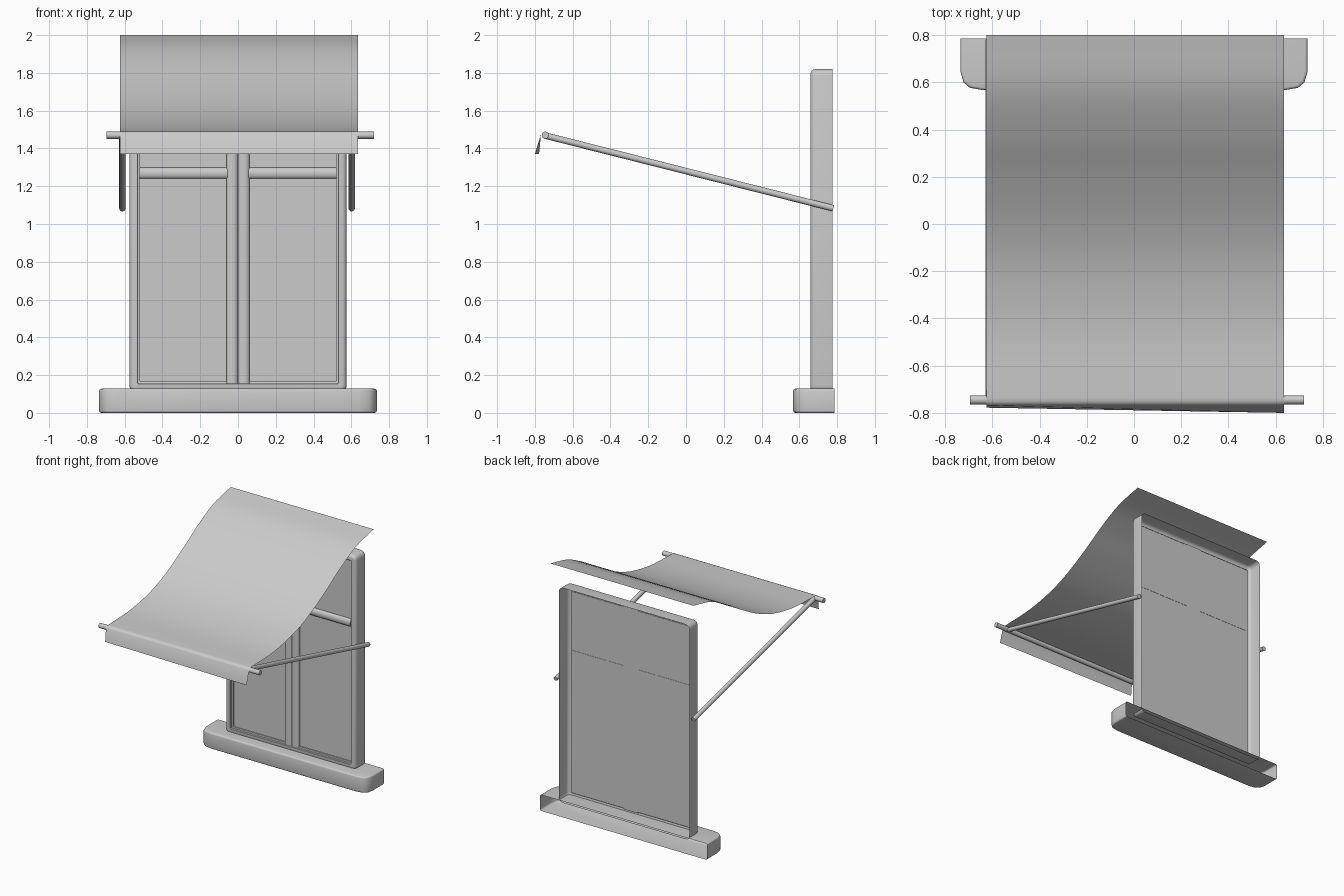
import bpy, bmesh, math
from mathutils import Vector

if "Cube" in bpy.data.objects:
    bpy.data.objects.remove(bpy.data.objects["Cube"])


def make(name, verts, faces, angle=35, bevel=0):
    me = bpy.data.meshes.new(name)
    me.from_pydata(verts, [], faces)
    bm = bmesh.new()
    bm.from_mesh(me)
    bmesh.ops.recalc_face_normals(bm, faces=bm.faces)
    if bevel:
        edges = [e for e in bm.edges if not e.is_boundary and e.calc_face_angle(0) > 0.9]
        bmesh.ops.bevel(bm, geom=edges, offset=bevel, segments=3, profile=0.5, affect='EDGES')
    bm.to_mesh(me)
    bm.free()
    ob = bpy.data.objects.new(name, me)
    bpy.context.collection.objects.link(ob)
    bpy.ops.object.select_all(action='DESELECT')
    ob.select_set(True)
    bpy.context.view_layer.objects.active = ob
    bpy.ops.object.shade_smooth_by_angle(angle=math.radians(angle))
    return ob


def grid_faces(rows, cols, wrap=False):
    n = cols if wrap else cols - 1
    return [(r * cols + c, r * cols + (c + 1) % cols, (r + 1) * cols + (c + 1) % cols, (r + 1) * cols + c)
            for r in range(rows - 1) for c in range(n)]


def rod(name, a, b, r, sides=16):
    a, b = Vector(a), Vector(b)
    q = (b - a).to_track_quat('Z', 'Y')
    vs = [p + q @ Vector((r * math.cos(t), r * math.sin(t), 0)) for p in (a, b)
          for t in [2 * math.pi * i / sides for i in range(sides)]]
    fs = grid_faces(2, sides, True) + [tuple(range(sides)), tuple(range(sides, 2 * sides))]
    return make(name, vs, fs)


def catmull(pts, steps=5):
    p = [Vector(q) for q in pts]
    p = [2 * p[0] - p[1]] + p + [2 * p[-1] - p[-2]]
    out = []
    for i in range(1, len(p) - 2):
        for s in range(steps):
            t = s / steps
            a, b, c, d = p[i - 1:i + 3]
            out.append(0.5 * (2 * b + (c - a) * t + (2 * a - 5 * b + 4 * c - d) * t * t
                              + (3 * b - a - 3 * c + d) * t ** 3))
    return out + [p[-2]]


# Awning cloth: S-shaped sheet that wraps over the front bar
cloth = catmull([(0.8, 2.0), (0.58, 1.947), (0.38, 1.85), (0.2, 1.74), (0, 1.632),
                 (-0.2, 1.555), (-0.45, 1.505), (-0.735, 1.491)])
cloth += [Vector(q) for q in ((-0.75, 1.49), (-0.762, 1.484), (-0.768, 1.475))]
verts = [(x, p.x, p.y) for p in cloth for x in (-0.625, 0.635)]
verts += [(-0.625, -0.778, 1.37), (0.635, -0.8, 1.37)]     # slightly skewed valance
make("awning_cloth", verts, grid_faces(len(cloth) + 1, 2), 40)

# Front bar and the two support arms
rod("awning_bar", (-0.695, -0.745, 1.47), (0.72, -0.745, 1.47), 0.019)
for side, x in (("left", -0.612), ("right", 0.602)):
    rod("support_arm_" + side, (x, 0.78, 1.083), (x, -0.745, 1.468), 0.017)

# Window frame: open-backed section swept round a rounded rectangle
HX, Z0, Z1, R = 0.575, 0.11, 1.82, 0.035


def frame_loop(inset, y):
    r = max(R - inset, 0.003)
    pts = []
    for k, (sx, sz) in enumerate(((1, 1), (-1, 1), (-1, -1), (1, -1))):
        cx = sx * (HX - inset - r)
        cz = (Z1 - inset - r) if sz > 0 else (Z0 + inset + r)
        for s in range(5):
            t = math.pi / 2 * (k + s / 4)
            pts.append((cx + r * math.cos(t), y, cz + r * math.sin(t)))
    return pts


section = [(0, 0.776), (0, 0.685), (0.003, 0.672), (0.01, 0.664), (0.02, 0.66), (0.042, 0.66),
           (0.045, 0.663), (0.045, 0.678), (0.055, 0.68), (0.055, 0.692)]
verts = [v for s in section for v in frame_loop(*s)]
make("window_frame", verts, grid_faces(len(section), 20, True), 40)

# Pane behind the bars
make("window_pane", [(-0.525, 0.69, 0.16), (0.525, 0.69, 0.16), (0.525, 0.69, 1.77), (-0.525, 0.69, 1.77)],
     [(0, 1, 2, 3)])


def half_round(name, lo, hi, a, b, vertical, front):
    # rounded moulding: width lo..hi, running from a to b
    mid, w, back = (lo + hi) / 2, (hi - lo) / 2, 0.692
    sec = [(lo, back)] + [(mid - w * math.cos(t), 0.682 - (0.682 - front) * math.sin(t))
                          for t in [math.pi * i / 8 for i in range(9)]] + [(hi, back)]
    n = len(sec)
    vs = [(u, y, s) if vertical else (s, y, u) for s in (a, b) for u, y in sec]
    fs = grid_faces(2, n, True) + [tuple(range(n)), tuple(range(n, 2 * n))]
    return make(name, vs, fs, 40)


# Meeting stiles and cross rails of the two sashes
for side, s in (("left", -1), ("right", 1)):
    half_round("stile_" + side, min(0, s * 0.062), max(0, s * 0.062), 0.155, 1.772, True, 0.662)
    half_round("cross_rail_" + side, 1.24, 1.298, min(s * 0.055, s * 0.522), max(s * 0.055, s * 0.522),
               False, 0.665)

# Sill: plan outline with clipped front corners, left open at the back
half = [(0.735, 0.785), (0.735, 0.645), (0.722, 0.6), (0.695, 0.577), (0.64, 0.567)]
plan = half + [(-x, y) for x, y in reversed(half)]
n = len(plan)
verts = [(x, y, z) for z in (0, 0.128) for x, y in plan]
make("window_sill", verts, grid_faces(2, n) + [tuple(range(n)), tuple(range(n, 2 * n))], 40, 0.012)
